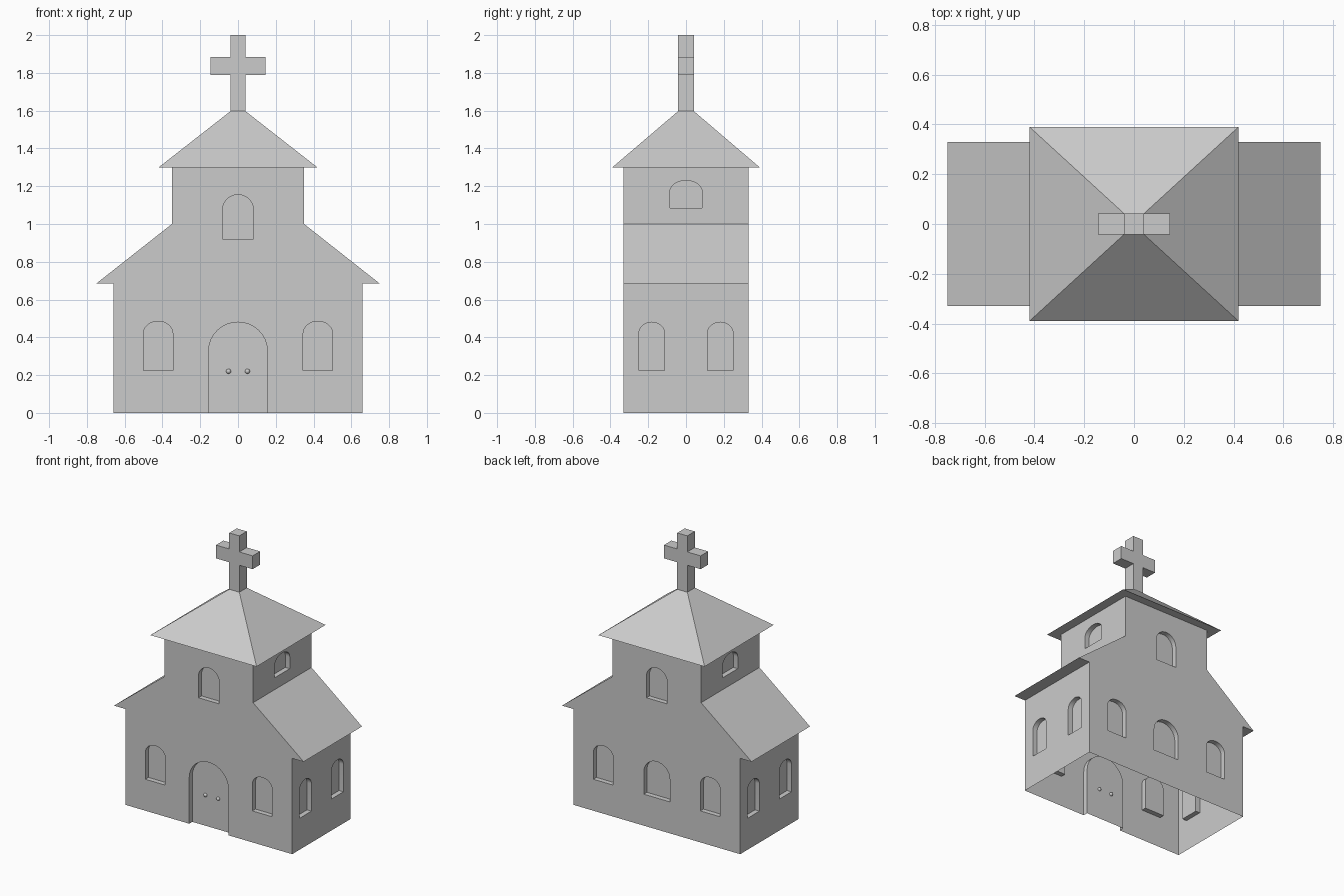
import bpy, bmesh
from math import pi, sin, cos, radians
from mathutils import Matrix

if "Cube" in bpy.data.objects:
    bpy.data.objects.remove(bpy.data.objects["Cube"])

WALL_Y, DEPTH = 0.33, 0.035


def finish(bm, name):
    bmesh.ops.recalc_face_normals(bm, faces=bm.faces)
    mesh = bpy.data.meshes.new(name)
    bm.to_mesh(mesh)
    bm.free()
    ob = bpy.data.objects.new(name, mesh)
    bpy.context.collection.objects.link(ob)
    return ob


def activate(ob):
    bpy.ops.object.select_all(action='DESELECT')
    ob.select_set(True)
    bpy.context.view_layer.objects.active = ob


def prism(bm, outline, y0, y1, matrix=Matrix()):
    """Extrude an x-z outline from y0 to y1."""
    a, b = [[bm.verts.new(matrix @ Matrix.Translation((x, y, z)).translation)
             for x, z in outline] for y in (y0, y1)]
    bm.faces.new(a)
    bm.faces.new(b[::-1])
    n = len(a)
    for i in range(n):
        bm.faces.new((a[i], b[i], b[(i + 1) % n], a[(i + 1) % n]))


def mirrored(half):
    return half + [(-x, z) for x, z in reversed(half)]


def arch(bm, turn, wall, u, half, bottom, spring, top):
    """Arched recess cutter on the wall facing the turned -y direction."""
    pts = [(u - half, bottom), (u + half, bottom)]
    pts += [(u + half * cos(pi * i / 16), spring + (top - spring) * sin(pi * i / 16))
            for i in range(17)]
    prism(bm, pts, -wall - 0.05, -wall + DEPTH, Matrix.Rotation(radians(turn), 4, 'Z'))


# Building shell with lower roof
bm = bmesh.new()
prism(bm, mirrored([(0.66, 0), (0.66, 0.685), (0.75, 0.685), (0.35, 1.0), (0.35, 1.3)]),
      -WALL_Y, WALL_Y)
building = finish(bm, "building")

# Door and window recesses
bm = bmesh.new()
arch(bm, 0, WALL_Y, 0, 0.155, -0.1, 0.33, 0.48)
arch(bm, 180, WALL_Y, 0, 0.103, 0.225, 0.385, 0.485)
for turn in (0, 180):
    arch(bm, turn, WALL_Y, 0, 0.082, 0.92, 1.075, 1.155)
    for s in (-1, 1):
        arch(bm, turn, WALL_Y, s * 0.423, 0.078, 0.225, 0.42, 0.485)
for turn in (90, -90):
    arch(bm, turn, 0.35, 0, 0.085, 1.085, 1.17, 1.23)
    for s in (-1, 1):
        arch(bm, turn, 0.66, s * 0.181, 0.068, 0.225, 0.42, 0.48)
cutter = finish(bm, "recess_cutter")
cutter.hide_render = True
activate(building)
mod = building.modifiers.new("recesses", 'BOOLEAN')
mod.operation, mod.solver, mod.object = 'DIFFERENCE', 'EXACT', cutter
bpy.ops.object.modifier_apply(modifier=mod.name)
bpy.data.objects.remove(cutter)

# Open underside and open top below the spire roof
bm = bmesh.new()
bm.from_mesh(building.data)
ends = [f for f in bm.faces if all(v.co.z < 0.001 for v in f.verts)
        or all(v.co.z > 1.299 for v in f.verts)]
bmesh.ops.delete(bm, geom=ends, context='FACES')
bm.to_mesh(building.data)
bm.free()
bpy.ops.object.shade_smooth_by_angle(angle=radians(30))

# Tower roof: soffit ring and four slopes
bm = bmesh.new()
loops = [[bm.verts.new((sx * x, sy * y, z)) for sx, sy in ((-1, -1), (1, -1), (1, 1), (-1, 1))]
         for x, y, z in ((0.35, 0.33, 1.3), (0.42, 0.39, 1.3), (0.04, 0.042, 1.597))]
for a, b in zip(loops, loops[1:]):
    for i in range(4):
        j = (i + 1) % 4
        bm.faces.new((a[i], a[j], b[j], b[i]))
finish(bm, "tower_roof")

# Cross
bm = bmesh.new()
prism(bm, mirrored([(0.04, 1.597), (0.04, 1.79), (0.145, 1.79), (0.145, 1.885),
                    (0.04, 1.885), (0.04, 2.0)]), -0.042, 0.042)
bmesh.ops.delete(bm, geom=[f for f in bm.faces if all(v.co.z < 1.6 for v in f.verts)],
                 context='FACES')
finish(bm, "cross")

# Door knobs
for side, x in (("left", -0.05), ("right", 0.05)):
    bpy.ops.mesh.primitive_uv_sphere_add(segments=16, ring_count=8, radius=0.013,
                                         location=(x, -WALL_Y + DEPTH, 0.22))
    knob = bpy.context.object
    knob.name = side + "_door_knob"
    bpy.ops.object.shade_smooth()
